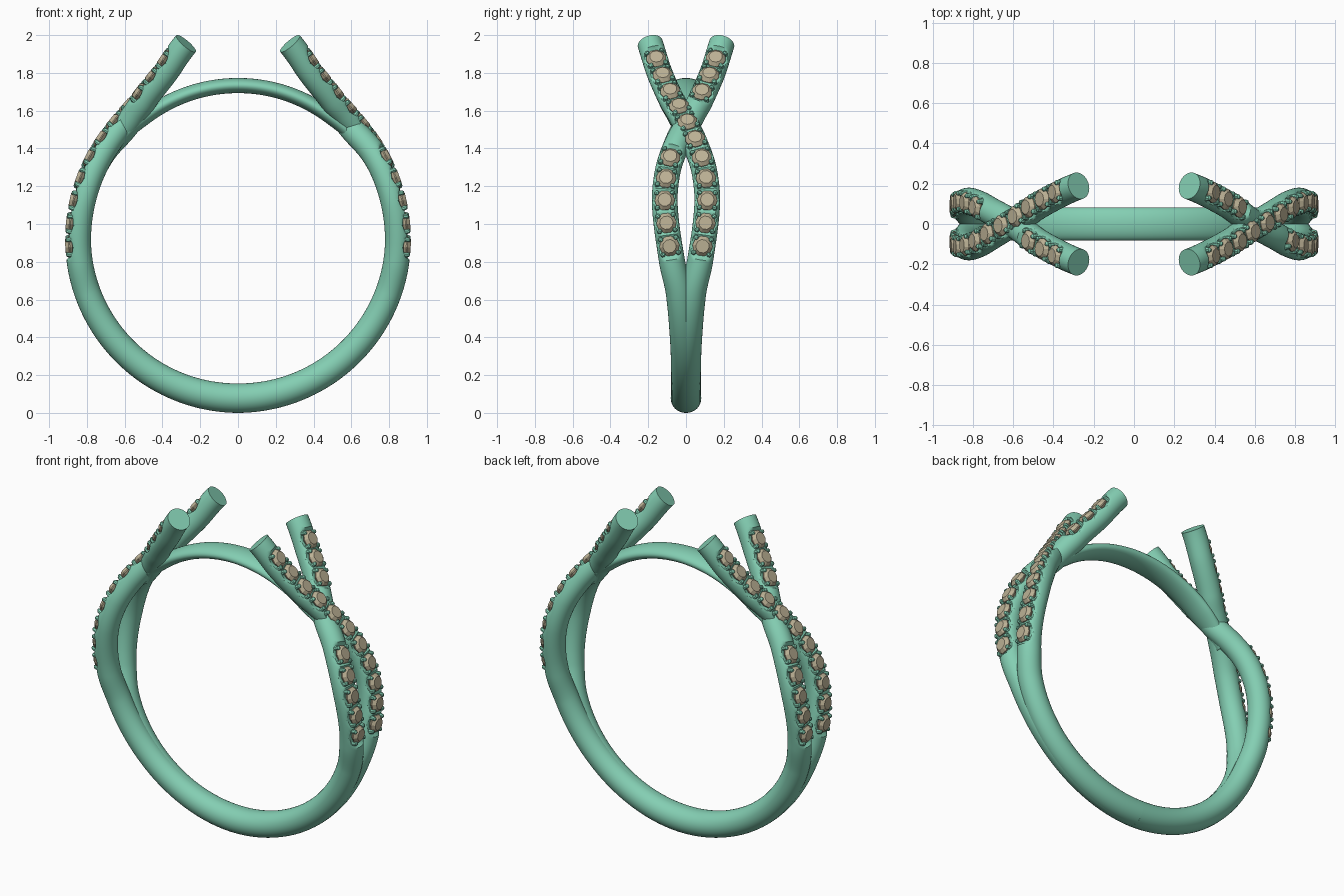
import bpy, bmesh, math
from mathutils import Vector, Matrix

if "Cube" in bpy.data.objects:
    bpy.data.objects.remove(bpy.data.objects["Cube"])

CZ = 0.925          # height of the ring centre
Y = Vector((0, 1, 0))


def material(name, col):
    m = bpy.data.materials.new(name)
    m.diffuse_color = col
    m.use_nodes = True
    m.node_tree.nodes["Principled BSDF"].inputs["Base Color"].default_value = m.diffuse_color
    return m


METAL = material("green_metal", (0.23, 0.62, 0.45, 1))
GEM = material("tan_stone", (0.50, 0.44, 0.30, 1))


def make_object(name, bm, mat, smooth=True):
    bmesh.ops.recalc_face_normals(bm, faces=bm.faces)
    me = bpy.data.meshes.new(name)
    bm.to_mesh(me)
    bm.free()
    if smooth:
        me.polygons.foreach_set("use_smooth", [True] * len(me.polygons))
        me.set_sharp_from_angle(angle=math.radians(35))
    me.materials.append(mat)
    ob = bpy.data.objects.new(name, me)
    bpy.context.collection.objects.link(ob)
    return ob


def loft(bm, rings):
    rows = [[bm.verts.new(p) for p in ring] for ring in rings]
    n = len(rows[0])
    for a, b in zip(rows, rows[1:]):
        for i in range(n):
            bm.faces.new((a[i], a[(i + 1) % n], b[(i + 1) % n], b[i]))
    bm.faces.new(rows[0])
    bm.faces.new(rows[-1])


def polar(deg, r, y):
    a = math.radians(deg)
    return Vector((r * math.cos(a), y, CZ + r * math.sin(a)))


# Strand path: angle, radius, sideways offset
KEYS = [(-90, .847, .003), (-60, .847, .004), (-40, .847, .012), (-20, .847, .037),
        (-8, .847, .075), (12, .845, .112), (25, .847, .096), (36, .851, .048),
        (44, .857, .003), (50, .867, -.035), (55.6, .885, -.075),
        (66.2, .956, -.14), (75.05, 1.066, -.19)]


def slope(i, k):
    a, b = KEYS[max(i - 1, 0)], KEYS[min(i + 1, len(KEYS) - 1)]
    return (b[k] - a[k]) / (b[0] - a[0])


def interp(deg, k):
    i = max(j for j in range(len(KEYS) - 1) if KEYS[j][0] <= deg or j == 0)
    h = KEYS[i + 1][0] - KEYS[i][0]
    t = (deg - KEYS[i][0]) / h
    return ((2*t**3 - 3*t*t + 1) * KEYS[i][k] + (t**3 - 2*t*t + t) * h * slope(i, k)
            + (3*t*t - 2*t**3) * KEYS[i + 1][k] + (t**3 - t*t) * h * slope(i + 1, k))


class Path:
    def __init__(self, over):
        self.pts = []
        for i in range(1001):
            d = -90 + 165.05 * i / 1000
            dip = 0 if over else 0.02 * math.exp(-((d - 44) / 9) ** 2)
            self.pts.append(polar(d, interp(d, 1) - dip, interp(d, 2) * (1 if over else -1)))
        self.s = [0]
        for a, b in zip(self.pts, self.pts[1:]):
            self.s.append(self.s[-1] + (b - a).length)
        self.length = self.s[-1]

    def frame(self, s):
        i = next((j for j in range(1, 1001) if self.s[j] >= s), 1000)
        t = (s - self.s[i - 1]) / (self.s[i] - self.s[i - 1])
        p = self.pts[i - 1].lerp(self.pts[i], t)
        tan = (self.pts[min(i + 3, 1000)] - self.pts[max(i - 4, 0)]).normalized()
        nor = Y.cross(tan).normalized()
        return p, tan, nor, nor.cross(tan)


def build_strand(name, over):
    path = Path(over)
    first = next(s for p, s in zip(path.pts, path.s) if p.z > 0.885)
    last = path.length - 0.135
    step = (last - first) / 10
    stones = [first + step * i for i in range(11) if over or i not in (5, 6, 7)]

    # Tube with a scalloped seat cut under every stone
    rings, count, sides = [], 230, 32
    for j in range(count + 1):
        s = path.length * j / count
        p, tan, nor, side = path.frame(s)
        rad = 0.078 - 0.010 * min(1, s / 1.3)
        d = min(abs(s - c) for c in stones)
        top = 0.030 + 0.022 * (d / (step / 2)) ** 2 if d < step * 0.53 else 1
        ring = []
        for k in range(sides):
            a = 2 * math.pi * k / sides
            ring.append(p + nor * min(rad * math.cos(a), top) + side * rad * math.sin(a))
        rings.append(ring)
    bm = bmesh.new()
    loft(bm, rings)
    parts = [make_object(name, bm, METAL)]

    # Faceted stones and their four claws
    gems, claws = bmesh.new(), bmesh.new()
    for c in stones:
        p, tan, nor, side = path.frame(c)

        def lathe(bm, t0, b0, prof, n, lean=0):
            loft(bm, [[p + tan * (t0 * (1 - lean * i) + r * math.cos(2 * math.pi * (k + .5) / n))
                       + side * (b0 * (1 - lean * i) + r * math.sin(2 * math.pi * (k + .5) / n))
                       + nor * h for k in range(n)] for i, (r, h) in enumerate(prof)])

        lathe(gems, 0, 0, [(.030, .018), (.054, .045), (.054, .051), (.036, .069)], 10)
        for u in (-1, 1):
            for v in (-1, 1):
                lathe(claws, u * .043, v * .043,
                      [(.013, .015), (.013, .050), (.012, .061), (.006, .067)], 8, .04)
    parts.append(make_object(name + "_stones", gems, GEM, False))
    parts.append(make_object(name + "_claws", claws, METAL))

    # Opposite side is the same strand turned half a circle
    for ob in parts:
        twin = ob.copy()
        twin.name = ob.name.replace("right", "left")
        twin.rotation_euler.z = math.pi
        bpy.context.collection.objects.link(twin)


build_strand("right_over_strand", True)
build_strand("right_under_strand", False)

# Flattened bridge closing the finger hole at the top
bm = bmesh.new()
rings = []
for j in range(65):
    d = 36 + 108 * j / 64
    f = min(1, (54 - abs(d - 90)) / 18)
    f = f * f * (3 - 2 * f)
    rings.append([polar(d, 0.808 + 0.01 * (1 - f) + (0.040 - 0.004 * (1 - f)) * math.cos(a),
                        (0.05 + 0.032 * f) * math.sin(a))
                  for a in (2 * math.pi * k / 32 for k in range(32))])
loft(bm, rings)
make_object("top_bridge", bm, METAL)
